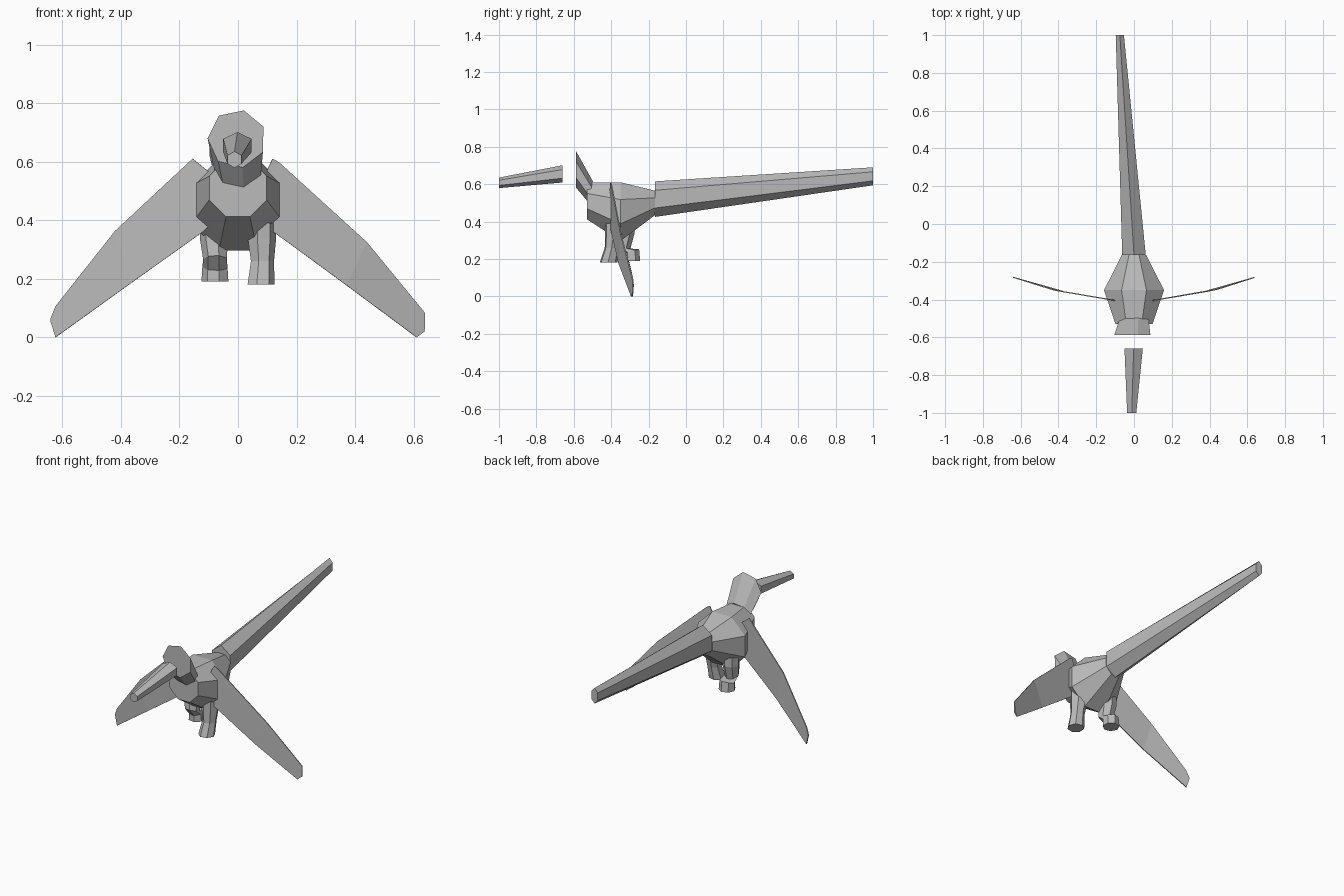
import bpy, bmesh
from math import sin, cos, tau, radians
from mathutils import Vector

cube = bpy.data.objects.get("Cube")
if cube:
    bpy.data.objects.remove(cube)

grey = bpy.data.materials.new("plain_grey")
grey.use_nodes = True
colour = (0.5, 0.5, 0.5, 1)
grey.diffuse_color = colour
grey.node_tree.nodes["Principled BSDF"].inputs["Base Color"].default_value = colour


def finish(name, bm):
    bmesh.ops.recalc_face_normals(bm, faces=bm.faces)
    mesh = bpy.data.meshes.new(name)
    bm.to_mesh(mesh)
    bm.free()
    mesh.materials.append(grey)
    obj = bpy.data.objects.new(name, mesh)
    bpy.context.collection.objects.link(obj)
    return obj


def loft(name, rings, sides, start):
    """Join polygon rings, each given as centre and two radius vectors, with capped ends."""
    bm = bmesh.new()
    loops = []
    for centre, u, v in rings:
        angles = [radians(start) + tau * i / sides for i in range(sides)]
        loops.append([bm.verts.new(Vector(centre) + Vector(u) * cos(a) + Vector(v) * sin(a))
                      for a in angles])
    for a, b in zip(loops, loops[1:]):
        for i in range(sides):
            j = (i + 1) % sides
            bm.faces.new((a[i], a[j], b[j], b[i]))
    bm.faces.new(loops[0])
    bm.faces.new(loops[-1])
    return finish(name, bm)


def upright(x, y, z, rx, rz, lean=0):
    return (x, y, z), (rx, 0, 0), (0, lean, rz)


def level(x, y, z, r, lean=0):
    return (x, y, z), (r, 0, 0), (0, r, lean)


# Body: three octagons, widest in the middle
loft("body", [upright(0, -.53, .51, .106, .106),
              upright(0, -.35, .453, .172, .17),
              upright(0, -.165, .50, .07, .07)], 8, 22.5)

# Neck, beak and tail
loft("neck", [upright(.003, -.51, .56, .082, .058, .012),
              upright(-.004, -.587, .678, .1, .1)], 7, 76)
loft("beak", [upright(-.002, -.66, .655, .056, .046),
              upright(-.012, -1, .607, .028, .028)], 6, 90)
loft("tail", [upright(0, -.165, .52, .072, .095),
              upright(-.075, 1, .642, .025, .048)], 6, 90)

# Legs: the right one is bent back
loft("left_leg", [level(.08, -.385, .39, .05),
                  level(.08, -.385, .335, .05),
                  level(.082, -.395, .26, .041),
                  level(.077, -.415, .18, .048)], 7, 100)
loft("right_leg", [level(-.08, -.325, .39, .05),
                   level(-.08, -.325, .335, .05),
                   level(-.077, -.34, .265, .042, -.015),
                   level(-.077, -.295, .24, .045, .012),
                   level(-.077, -.292, .19, .048)], 7, 80)


def sweep(x):
    """Depth of the wing, curving back towards the tip."""
    x = abs(x)
    return -.405 + .17 * (x - .1) if x < .43 else -.349 + .32 * (x - .43)


def wing(name, columns, side):
    """Thin curved sheet from pairs of upper and lower edge points."""
    bm = bmesh.new()
    pairs = [[bm.verts.new((side * x, sweep(x), z)) for x, z in pair] for pair in columns]
    for (a, b), (c, d) in zip(pairs, pairs[1:]):
        bm.faces.new((a, b, d, c))
    obj = finish(name, bm)
    solid = obj.modifiers.new("thickness", 'SOLIDIFY')
    solid.thickness = .006
    solid.offset = 0


wing("left_wing", [((.09, .55), (.09, .40)), ((.118, .61), (.12, .36)),
                   ((.14, .598), (.16, .332)), ((.44, .325), (.37, .178)),
                   ((.637, .085), (.61, 0)), ((.638, .075), (.637, .02))], 1)
wing("right_wing", [((.088, .556), (.09, .39)), ((.155, .61), (.12, .36)),
                    ((.42, .363), (.37, .182)), ((.623, .106), (.623, 0)),
                    ((.64, .063), (.64, .055))], -1)
